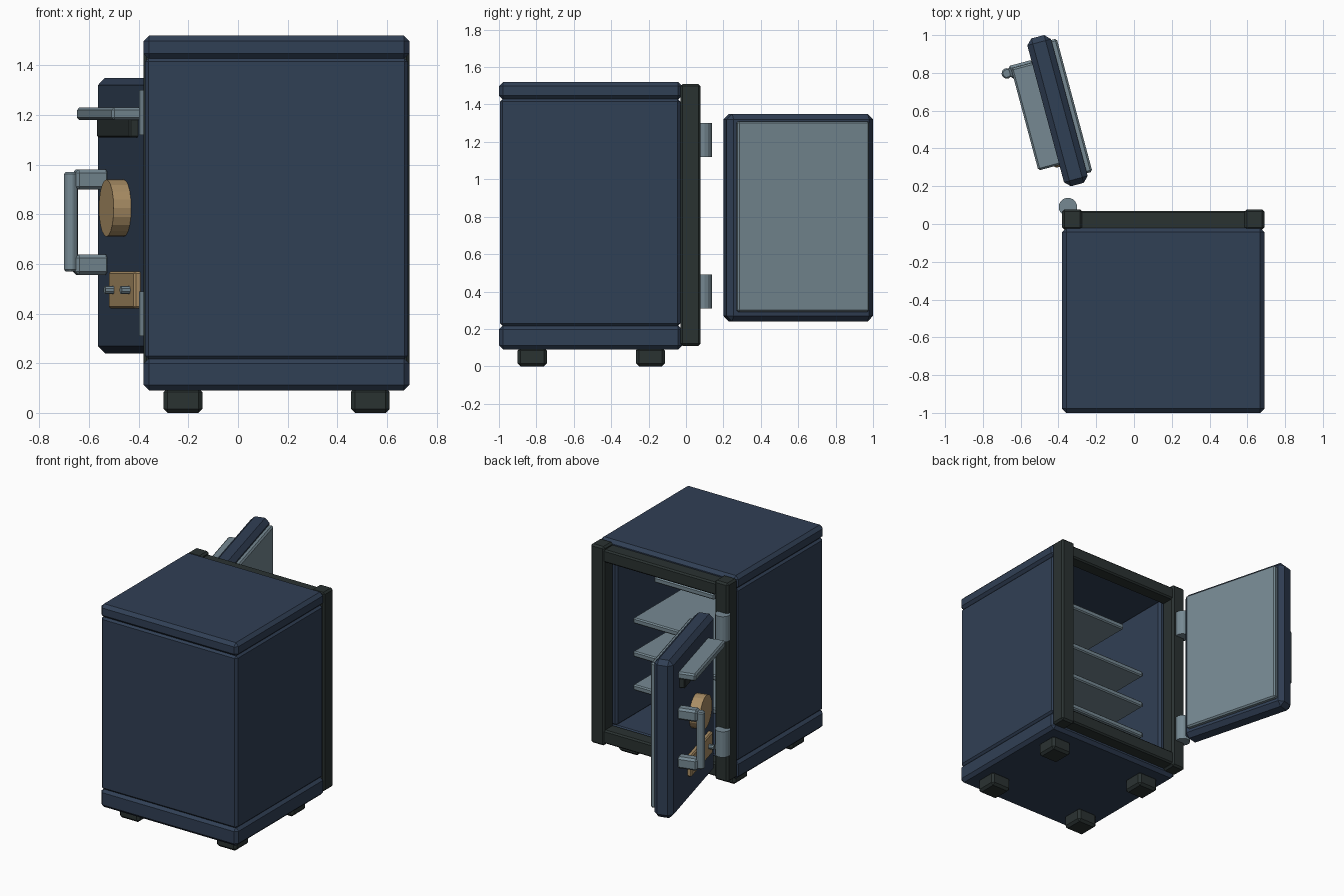
import bpy, bmesh
from math import radians, pi
from mathutils import Matrix, Vector

if "Cube" in bpy.data.objects:
    bpy.data.objects.remove(bpy.data.objects["Cube"])


def material(name, rgb):
    m = bpy.data.materials.new(name)
    m.diffuse_color = (*rgb, 1)
    m.use_nodes = True
    m.node_tree.nodes["Principled BSDF"].inputs["Base Color"].default_value = m.diffuse_color
    return m


NAVY = material("navy paint", (0.03, 0.05, 0.09))
STEEL = material("steel", (0.18, 0.25, 0.29))
DARK = material("dark metal", (0.023, 0.032, 0.031))
BRASS = material("brass", (0.40, 0.27, 0.13))
WORLD = Matrix.Identity(4)
# Door space: x along door width, y out of its outer face
DOOR = Matrix.Translation((-0.405, 0.6, 0)) @ Matrix.Rotation(radians(105), 4, 'Z')


def finish(name, bm, mat, space, bevel):
    bmesh.ops.recalc_face_normals(bm, faces=bm.faces)
    me = bpy.data.meshes.new(name)
    bm.to_mesh(me)
    bm.free()
    me.materials.append(mat)
    ob = bpy.data.objects.new(name, me)
    ob.matrix_world = space
    bpy.context.collection.objects.link(ob)
    if bevel:
        mod = ob.modifiers.new("chamfer", 'BEVEL')
        mod.width = bevel
        mod.segments = 1
        mod.limit_method = 'ANGLE'
    return ob


def box(name, x, y, z, mat, bevel=0.01, space=WORLD):
    bm = bmesh.new()
    bmesh.ops.create_cube(bm, size=1)
    for v in bm.verts:
        v.co = Vector([(r[0] + r[1]) / 2 + c * (r[1] - r[0])
                       for c, r in zip(v.co, (x, y, z))])
    return finish(name, bm, mat, space, bevel)


def cylinder(name, centre, r, depth, sides, mat, axis='Z', bevel=0, space=WORLD):
    bm = bmesh.new()
    bmesh.ops.create_cone(bm, cap_ends=True, segments=sides, radius1=r, radius2=r, depth=depth)
    rot = Matrix.Rotation(pi / 2, 4, 'X') if axis == 'Y' else Matrix.Rotation(pi / sides, 4, 'Z')
    bm.transform(Matrix.Translation(centre) @ rot)
    return finish(name, bm, mat, space, bevel)


# Cabinet: U-shaped wall shell between base and top slabs
L, R = -0.38, 0.69
outline = [(L + .005, -.03), (L + .005, -.995), (R - .005, -.995), (R - .005, -.03),
           (R - .13, -.03), (R - .13, -.87), (L + .13, -.87), (L + .13, -.03)]
bm = bmesh.new()
face = bm.faces.new([bm.verts.new((x, y, 0.215)) for x, y in outline])
ext = bmesh.ops.extrude_face_region(bm, geom=[face])
bmesh.ops.translate(bm, vec=(0, 0, 1.215),
                    verts=[v for v in ext["geom"] if isinstance(v, bmesh.types.BMVert)])
finish("cabinet_walls", bm, NAVY, WORLD, 0.015)
box("cabinet_base", (L, R), (-1, -.02), (.09, .22), NAVY, .022)
box("cabinet_top", (L, R), (-1, -.02), (1.425, 1.52), NAVY, .022)

# Door frame
for side, x in (("left", (L, L + .105)), ("right", (R - .105, R))):
    box(f"frame_post_{side}", x, (-.03, .078), (.11, 1.51), DARK, .012)
for part, z in (("sill", (.125, .22)), ("lintel", (1.4, 1.49))):
    box(f"frame_{part}", (L + .09, R - .09), (-.03, .07), z, DARK, .01)

# Feet
for i, x in enumerate((-.222, .533)):
    for j, y in enumerate((-.822, -.19)):
        box(f"foot_{i}_{j}", (x - .078, x + .078), (y - .078, y + .078), (0, .1), DARK, .016)

# Shelves and upper tray
for i, z in enumerate((.44, .675, .91)):
    box(f"shelf_{i}", (-.23, .54), (-.88, -.18), (z - .02, z + .02), STEEL, .008)
box("upper_tray", (-.08, .39), (-.88, -.2), (1.21, 1.25), STEEL, .008)

# Hinges
for i, z in enumerate((.40, 1.21)):
    cylinder(f"hinge_{i}", (-.35, .09, z), .049, .18, 16, STEEL)

# Door slab and inner panel
box("door", (-.405, .405), (-.065, .065), (.24, 1.35), NAVY, .03, DOOR)
box("door_inner_panel", (-.36, .37), (-.095, -.055), (.29, 1.31), STEEL, .01, DOOR)

# Door ledge with dark bracket
box("door_ledge", (-.28, .28), (.055, .18), (1.18, 1.23), STEEL, .01, DOOR)
box("ledge_bracket", (-.25, .26), (.055, .1), (1.11, 1.185), DARK, .006, DOOR)

# Pull handle
cylinder("handle_bar", (.26, .208, .77), .03, .4, 8, STEEL, bevel=.008, space=DOOR)
for i, z in enumerate((.597, .94)):
    box(f"handle_mount_{i}", (.225, .295), (.055, .195), (z - .041, z + .041), STEEL, .014, DOOR)

# Dial and lock plate
cylinder("dial", (-.03, .098, .825), .115, .08, 20, BRASS, 'Y', space=DOOR)
box("lock_plate", (-.29, .11), (.055, .092), (.42, .57), BRASS, .008, DOOR)
for i, x in enumerate((-.215, .035)):
    cylinder(f"plate_stud_{i}", (x, .105, .495), .017, .045, 10, STEEL, 'Y', space=DOOR)
